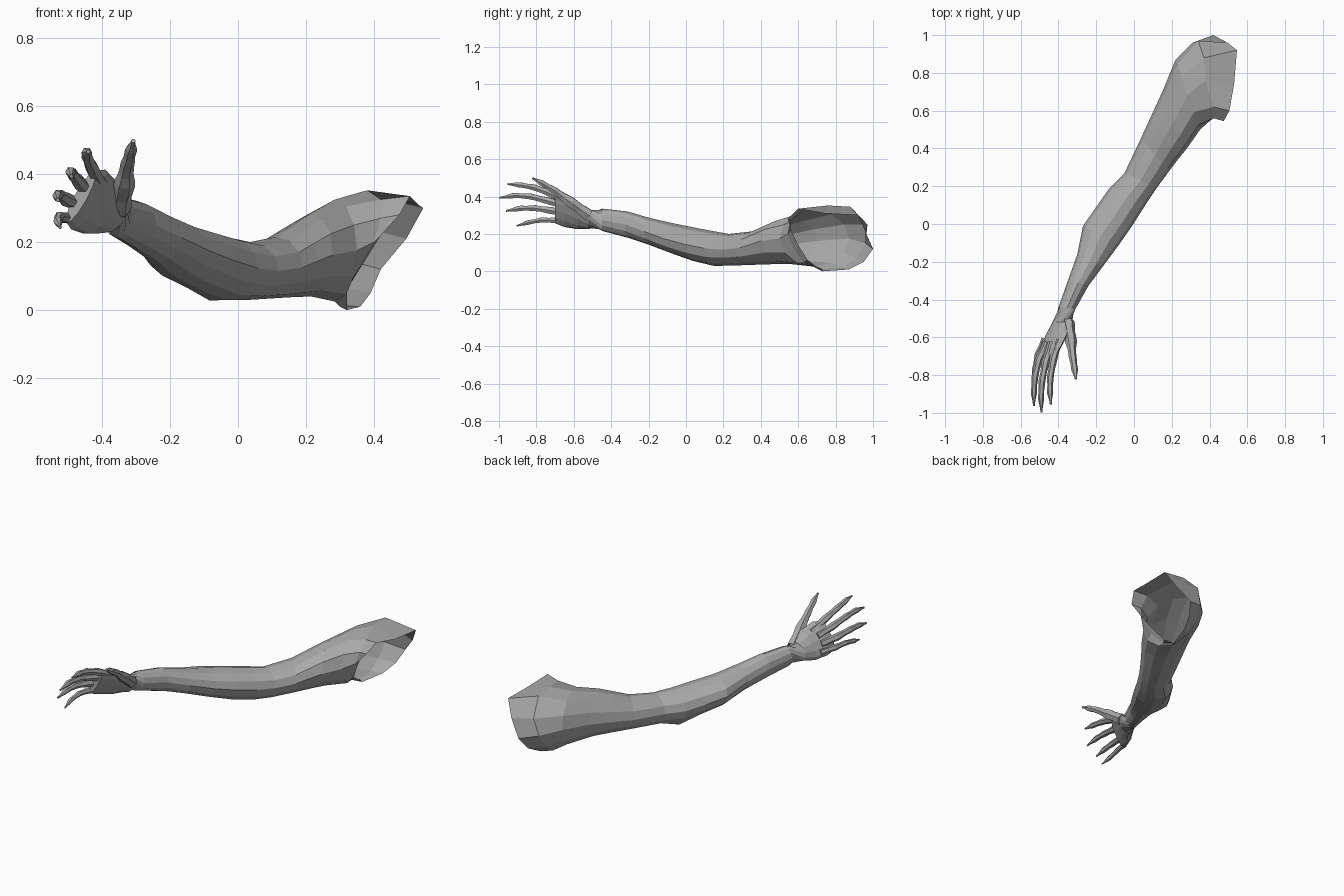
import bpy, bmesh, math
from mathutils import Vector as V

skin = bpy.data.materials.new("grey_skin")
skin.diffuse_color = (0.4, 0.4, 0.4, 1)
N = 12


def loft(name, rings, cap_start=False, cap_end=True):
    """Skin a list of equal-length point loops with flat quads."""
    bm = bmesh.new()
    loops = [[bm.verts.new(p) for p in r] for r in rings]
    n = len(loops[0])
    for a, b in zip(loops, loops[1:]):
        for k in range(n):
            j = (k + 1) % n
            bm.faces.new((a[k], a[j], b[j], b[k]))
    if cap_start:
        bm.faces.new(loops[0][::-1])
    if cap_end:
        bm.faces.new(loops[-1])
    bmesh.ops.recalc_face_normals(bm, faces=bm.faces)
    me = bpy.data.meshes.new(name)
    bm.to_mesh(me)
    bm.free()
    me.materials.append(skin)
    ob = bpy.data.objects.new(name, me)
    bpy.context.collection.objects.link(ob)
    return ob


def oval(c, u, v, n=N):
    c, u, v = V(c), V(u), V(v)
    return [c + u * math.cos(2 * math.pi * k / n) + v * math.sin(2 * math.pi * k / n)
            for k in range(n)]


# Open shoulder rim and the rounded shoulder loop beside it
rim = [(.42, .56, .22), (.475, .545, .28), (.505, .60, .335), (.53, .74, .31),
       (.545, .92, .30), (.495, .96, .21), (.42, 1.0, .12), (.39, .95, .05),
       (.36, .87, .01), (.32, .73, 0), (.32, .65, .06), (.37, .60, .14)]
shoulder = [(.40, .545, .20), (.42, .56, .27), (.42, .62, .325), (.38, .76, .352),
            (.37, .88, .345), (.34, .97, .25), (.31, .96, .15), (.30, .91, .07),
            (.30, .84, .02), (.30, .73, .01), (.31, .63, .05), (.355, .575, .12)]

# Arm sections: outer x, y, inner x, y, lowest z, highest z
sections = [(.22, .87, .35, .50, .025, .325), (.15, .70, .28, .40, .04, .285),
            (.09, .57, .235, .345, .038, .25), (.035, .45, .19, .285, .035, .215),
            (-.05, .27, .12, .19, .03, .20), (-.13, .19, .06, .10, .03, .215),
            (-.20, .09, -.01, -.01, .055, .235), (-.27, -.01, -.08, -.11, .09, .255),
            (-.30, -.16, -.165, -.225, .14, .285), (-.35, -.30, -.24, -.325, .18, .32),
            (-.40, -.44, -.31, -.45, .215, .335)]
arm = [rim, shoulder]
for lx, ly, rx, ry, lo, hi in sections:
    arm.append(oval(((lx + rx) / 2, (ly + ry) / 2, (lo + hi) / 2),
                    ((rx - lx) / 2, (ry - ly) / 2, 0), (0, 0, (hi - lo) / 2)))
# Elbow point
arm[7][8] += V((0, .015, -.015))

# Palm, twisting so the thumb side turns upward
arm += [oval((-.38, -.52, .28), (.04, 0, .045), (-.035, 0, .03)),
        oval((-.405, -.58, .30), (.05, 0, .075), (-.03, 0, .02)),
        oval((-.44, -.65, .325), (.05, 0, .088), (-.025, 0, .015)),
        oval((-.462, -.70, .333), (.042, 0, .076), (-.016, 0, .009))]
loft("arm_and_palm", arm)


def finger(name, pts, radii, flat=V((.5, 0, .85))):
    """Six-sided finger with thicker knuckles and a narrow tip."""
    pts = [V(p) for p in pts]
    path = []
    for i, (a, b) in enumerate(zip(pts, pts[1:])):
        ra, rb = radii[i], radii[i + 1]
        path += [(a, ra), (a.lerp(b, .22), ra * .95), (a.lerp(b, .55), (ra + rb) * .43),
                 (a.lerp(b, .85), rb * .97)]
    path.append((pts[-1], radii[-1]))
    rings = []
    for i, (p, r) in enumerate(path):
        d = (path[min(i + 1, len(path) - 1)][0] - path[max(i - 1, 0)][0]).normalized()
        u = (flat - d * flat.dot(d)).normalized()
        rings.append(oval(p, u * r, d.cross(u) * r, 6))
    return loft(name, rings, True)


finger("thumb", [(-.35, -.52, .30), (-.335, -.61, .365), (-.325, -.70, .43),
                 (-.315, -.765, .468), (-.308, -.82, .498)], [.036, .032, .021, .018, .007])
fingers = {
    "index_finger": [(-.40, -.62, .365), (-.428, -.72, .415), (-.443, -.81, .448),
                     (-.445, -.885, .462), (-.44, -.955, .466)],
    "middle_finger": [(-.435, -.63, .345), (-.468, -.73, .375), (-.487, -.83, .400),
                      (-.492, -.915, .406), (-.49, -.997, .393)],
    "ring_finger": [(-.46, -.63, .305), (-.505, -.72, .325), (-.525, -.81, .338),
                    (-.53, -.885, .337), (-.53, -.962, .323)],
    "little_finger": [(-.47, -.61, .265), (-.508, -.69, .272), (-.525, -.77, .275),
                      (-.53, -.84, .262), (-.523, -.905, .243)]}
for name, pts in fingers.items():
    s = .85 if name == "little_finger" else 1
    finger(name, pts, [r * s for r in (.023, .021, .018, .016, .006)])
